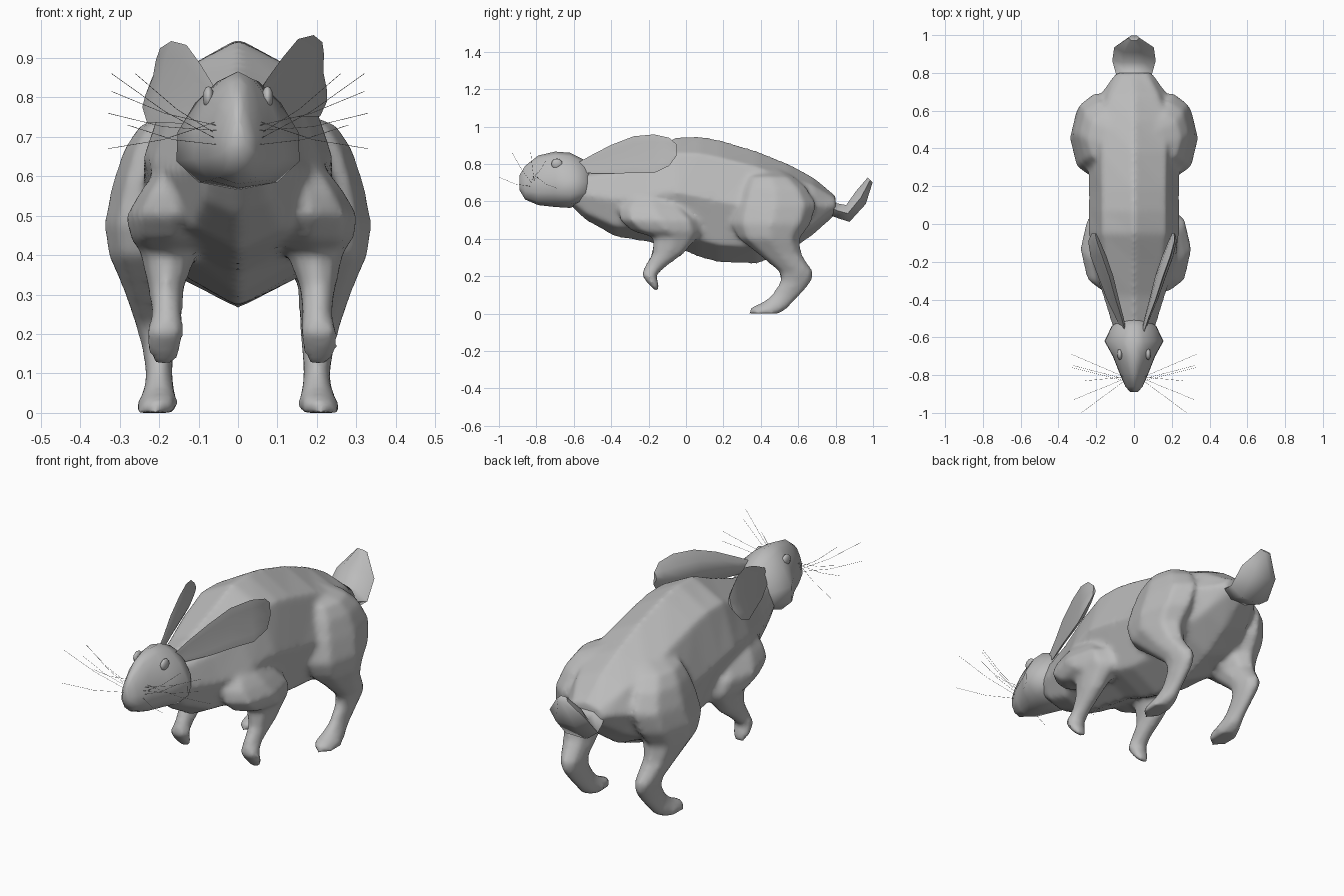
import bpy, bmesh, math
from mathutils import Vector

cube = bpy.data.objects.get("Cube")
if cube:
    bpy.data.objects.remove(cube, do_unlink=True)

GREY = (0.5, 0.5, 0.5, 1)
fur = bpy.data.materials.new("grey_fur")
fur.use_nodes = True
fur.diffuse_color = GREY
fur.node_tree.nodes["Principled BSDF"].inputs["Base Color"].default_value = GREY


def ring(centre, u, v, sides=8, pear=0.0):
    """Elliptical section; pear narrows the top and widens the bottom."""
    c, u, v = Vector(centre), Vector(u), Vector(v)
    pts = []
    for i in range(sides):
        a = math.tau * i / sides
        pts.append(c + u * math.cos(a) * (1 - pear * math.sin(a)) + v * math.sin(a))
    return pts


def loft(name, rings, angle=75):
    """Skin a closed, capped surface over a row of sections."""
    bm = bmesh.new()
    rows = [[bm.verts.new(p) for p in r] for r in rings]
    n = len(rows[0])
    for a, b in zip(rows, rows[1:]):
        for i in range(n):
            j = (i + 1) % n
            bm.faces.new((a[i], a[j], b[j], b[i]))
    bm.faces.new(rows[0])
    bm.faces.new(rows[-1])
    bmesh.ops.recalc_face_normals(bm, faces=bm.faces)
    mesh = bpy.data.meshes.new(name)
    bm.to_mesh(mesh)
    bm.free()
    obj = bpy.data.objects.new(name, mesh)
    bpy.context.collection.objects.link(obj)
    finish(obj, angle)
    return obj


def finish(obj, angle=75):
    obj.data.materials.append(fur)
    bpy.ops.object.select_all(action='DESELECT')
    obj.select_set(True)
    bpy.context.view_layer.objects.active = obj
    bpy.ops.object.shade_smooth_by_angle(angle=math.radians(angle))


def lengthwise(name, sections, pear=0.0, sides=8):
    """Sections across y: (y, bottom, top, half width)."""
    return loft(name, [ring((0, y, (lo + hi) / 2), (w, 0, 0), (0, 0, (hi - lo) / 2), sides, pear)
                       for y, lo, hi, w in sections])


def limb(name, side, sections, shift=0.0):
    """Sections across z: (z, front and back y, inner and outer x)."""
    return loft(name, [ring((side * ((x0 + x1) / 2 - shift), (y0 + y1) / 2, z),
                            ((x1 - x0) / 2, 0, 0), (0, (y1 - y0) / 2, 0))
                       for z, y0, y1, x0, x1 in sections])


# Torso from neck to rump
body = lengthwise("body", [
    (-0.64, 0.60, 0.74, 0.08), (-0.54, 0.50, 0.77, 0.115), (-0.38, 0.41, 0.81, 0.165),
    (-0.20, 0.38, 0.88, 0.22), (-0.05, 0.35, 0.945, 0.24), (0.07, 0.30, 0.95, 0.24),
    (0.18, 0.27, 0.93, 0.24), (0.38, 0.265, 0.87, 0.245), (0.55, 0.33, 0.80, 0.235),
    (0.68, 0.42, 0.73, 0.185), (0.80, 0.53, 0.63, 0.10)])

# Head with narrow crown and wide cheeks
lengthwise("head", [
    (-0.89, 0.66, 0.74, 0.02), (-0.86, 0.61, 0.79, 0.045), (-0.79, 0.58, 0.845, 0.075),
    (-0.70, 0.57, 0.866, 0.11), (-0.62, 0.565, 0.86, 0.153), (-0.54, 0.59, 0.82, 0.115),
    (-0.50, 0.63, 0.76, 0.06)], pear=0.36, sides=12)

# Upturned tail
loft("tail", [ring((0, y, z), (w, 0, 0), (0, dy, dz), 6) for y, z, w, dy, dz in [
    (0.75, 0.58, 0.08, 0.01, 0.05), (0.81, 0.55, 0.10, 0.0, 0.045),
    (0.865, 0.535, 0.115, -0.01, 0.052), (0.935, 0.62, 0.105, -0.03, 0.04),
    (0.985, 0.715, 0.03, -0.015, 0.015)]])

HIND = [
    (0.78, 0.36, 0.50, 0.04, 0.11), (0.73, 0.32, 0.58, 0.08, 0.25),
    (0.67, 0.29, 0.65, 0.08, 0.29), (0.58, 0.255, 0.70, 0.08, 0.32),
    (0.48, 0.24, 0.67, 0.09, 0.34), (0.40, 0.28, 0.61, 0.12, 0.33),
    (0.32, 0.38, 0.62, 0.15, 0.295), (0.22, 0.50, 0.685, 0.155, 0.26),
    (0.17, 0.50, 0.675, 0.16, 0.245), (0.10, 0.455, 0.615, 0.165, 0.235),
    (0.06, 0.405, 0.575, 0.16, 0.24), (0.03, 0.335, 0.55, 0.15, 0.255),
    (0.00, 0.335, 0.50, 0.155, 0.265)]
FORE = [
    (0.65, -0.28, -0.10, 0.08, 0.18), (0.60, -0.33, -0.04, 0.08, 0.24),
    (0.56, -0.36, 0.02, 0.07, 0.27), (0.50, -0.36, 0.08, 0.06, 0.305),
    (0.44, -0.29, 0.09, 0.07, 0.295), (0.41, -0.18, 0.07, 0.12, 0.27),
    (0.32, -0.185, -0.01, 0.155, 0.25), (0.25, -0.225, -0.105, 0.16, 0.24),
    (0.205, -0.24, -0.16, 0.155, 0.255), (0.16, -0.205, -0.145, 0.16, 0.255),
    (0.125, -0.17, -0.14, 0.175, 0.235)]

# Inner to outer ear sections along y
EAR = [
    (-0.60, 0.045, 0.775, 0.02), (-0.50, 0.08, 0.80, 0.05), (-0.40, 0.12, 0.825, 0.077),
    (-0.28, 0.16, 0.85, 0.098), (-0.17, 0.20, 0.855, 0.103), (-0.09, 0.22, 0.865, 0.075),
    (-0.05, 0.215, 0.875, 0.03)]


def ear_section(side, y, x, z, half):
    """Crescent opening outward; the right ear droops more."""
    outline = [(t, -0.5 * (1 - t * t)) for t in (-1, -0.5, 0, 0.5, 1)]
    outline += [(t, 0.15 - 0.2 * (1 - t * t)) for t in (0.6, 0, -0.6)]
    lean, drop = (0.3, 0.015) if side < 0 else (0.08, 0)
    return [Vector((side * (x + half * (out - lean * t)), y, z - drop + half * t))
            for t, out in outline]


WHISKER_TIPS = [(0.28, -1.0, 0.73), (0.32, -0.93, 0.86), (0.26, -0.83, 0.86),
                (0.33, -0.76, 0.76), (0.32, -0.75, 0.815), (0.33, -0.69, 0.67)]

legs = []
for side, word in ((1, "left"), (-1, "right")):
    legs.append(limb(word + "_hind_leg", side, HIND))
    legs.append(limb(word + "_front_leg", side, FORE, shift=0.0 if side > 0 else 0.02))
    loft(word + "_ear", [ear_section(side, *s) for s in EAR], 50)

    # Eye
    bpy.ops.mesh.primitive_uv_sphere_add(segments=10, ring_count=6, radius=0.03,
                                         location=(side * 0.075, -0.69, 0.80))
    eye = bpy.context.object
    eye.name = word + "_eye"
    eye.scale = (0.5, 1, 0.95)
    finish(eye)

    # Whiskers
    curve = bpy.data.curves.new(word + "_whiskers", 'CURVE')
    curve.dimensions = '3D'
    curve.bevel_depth = 0.0007
    curve.bevel_resolution = 0
    for i, tip in enumerate(WHISKER_TIPS):
        base = Vector((0.05, -0.83 + 0.01 * (i % 3), 0.68 + 0.012 * i))
        end = Vector(tip)
        middle = (base + end) / 2 - Vector((0, 0, 0.012))
        line = curve.splines.new('POLY')
        line.points.add(2)
        for point, co in zip(line.points, (base, middle, end)):
            point.co = (side * co.x, co.y, co.z, 1)
    curve.materials.append(fur)
    whiskers = bpy.data.objects.new(word + "_whiskers", curve)
    bpy.context.collection.objects.link(whiskers)

# Blend the legs into the torso as one skin
bpy.ops.object.select_all(action='DESELECT')
for part in legs + [body]:
    part.select_set(True)
bpy.context.view_layer.objects.active = body
bpy.ops.object.join()
body.name = "body_and_legs"
remesh = body.modifiers.new("skin", 'REMESH')
remesh.mode = 'VOXEL'
remesh.voxel_size = 0.014
remesh.use_smooth_shade = True
soften = body.modifiers.new("soften", 'SMOOTH')
soften.factor = 0.5
soften.iterations = 8
